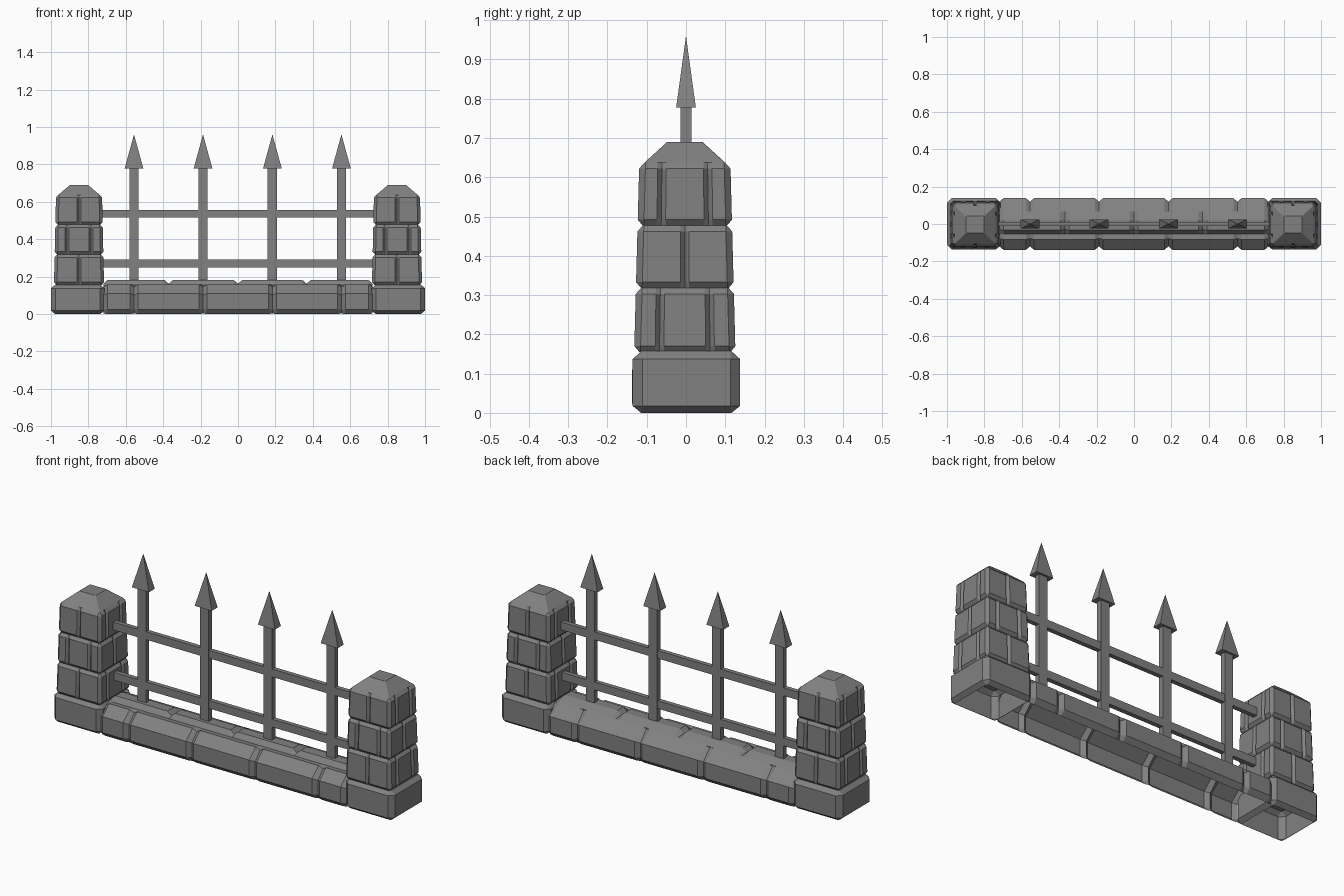
import bpy, bmesh

if "Cube" in bpy.data.objects:
    bpy.data.objects.remove(bpy.data.objects["Cube"])

stone = bpy.data.materials.new("dark_grey")
stone.diffuse_color = (0.22, 0.22, 0.22, 1)
stone.use_nodes = True
stone.node_tree.nodes["Principled BSDF"].inputs["Base Color"].default_value = stone.diffuse_color


def make(name, bm):
    bmesh.ops.remove_doubles(bm, verts=bm.verts, dist=0.0001)
    bmesh.ops.recalc_face_normals(bm, faces=bm.faces)
    mesh = bpy.data.meshes.new(name)
    bm.to_mesh(mesh)
    bm.free()
    mesh.materials.append(stone)
    obj = bpy.data.objects.new(name, mesh)
    bpy.context.collection.objects.link(obj)
    return obj


def loft(bm, rings, closed, top=False, bottom=False):
    """Skin a list of point rings with quads."""
    rows = [[bm.verts.new(p) for p in r] for r in rings]
    n = len(rows[0])
    for a, b in zip(rows, rows[1:]):
        for i in range(n if closed else n - 1):
            j = (i + 1) % n
            bm.faces.new((a[i], a[j], b[j], b[i]))
    if top:
        bm.faces.new(rows[-1])
    if bottom:
        bm.faces.new(rows[0][::-1])


def outline(cx, cy, z, hx, hy, inset, jx=(), jy=(), c=0.016, g=0.011, d=0.013):
    """Rectangle with chamfered corners and V grooves at the stone joints."""
    pts = []
    for k in range(4):
        a, o, joints = (hx, hy, jx) if k % 2 == 0 else (hy, hx, jy)
        side = [(c - a, o - inset)]
        for j in joints:
            side += [(j * a - g, o - inset), (j * a, o - d), (j * a + g, o - inset)]
        side.append((a - c, o - inset))
        for t, u in side:
            x, y = [(t, -u), (u, t), (-t, u), (-u, -t)][k]
            pts.append((cx + x, cy + y, z))
    return pts


def box(name, x, hx, hy, z0, z1):
    bm = bmesh.new()
    loft(bm, [[(x - hx, -hy, z), (x + hx, -hy, z), (x + hx, hy, z), (x - hx, hy, z)]
              for z in (z0, z1)], True, True, True)
    make(name, bm)


# Stone pillars: plinth, three courses with alternating joints, sloped cap
levels = [0.155, 0.318, 0.477, 0.637]
for side, label in ((-1, "left"), (1, "right")):
    bm = bmesh.new()
    cx, cy = side * 0.857, 0.001
    loft(bm, [outline(cx, cy, z, 0.143, 0.137, i, c=0.025)
              for z, i in ((0, 0.022), (0.018, 0), (0.137, 0), (0.157, 0.022))], True, True)
    make(label + "_plinth", bm)

    bm = bmesh.new()
    cx, cy = side * 0.85, -0.003
    for n in range(3):
        jx, jy = ((0,), (-0.5, 0.5)) if n != 1 else ((-0.5, 0.5), (0,))
        z0, z1 = levels[n], levels[n + 1]
        rings = []
        for z, i in ((z0, 0.013), (z0 + 0.015, 0), (z1 - 0.015, 0), (z1, 0.013)):
            f = (z - 0.155) / 0.482
            rings.append(outline(cx, cy, z, 0.134 - 0.011 * f, 0.129 - 0.013 * f, i, jx, jy))
        loft(bm, rings, True)
    loft(bm, [outline(cx, cy, 0.637, 0.11, 0.103, 0, c=0.003),
              outline(cx, cy, 0.69, 0.048, 0.045, 0, c=0.003)], True, True)
    make(label + "_pillar", bm)


def stone_row(name, full, sunk, joints, end=0.72, g=0.022):
    """Row of wall stones: a profile swept in x, sinking at each joint."""
    stations = [(-end, sunk), (-end + g, full)]
    for j in joints:
        stations += [(j - g, full), (j, sunk), (j + g, full)]
    stations += [(end - g, full), (end, sunk)]
    bm = bmesh.new()
    loft(bm, [[(x, y, z) for y, z in prof] for x, prof in stations], False)
    make(name, bm)


# Low wall, open underneath: front, back and coping rows
post_x = [-0.556, -0.187, 0.184, 0.553]
stone_row("front_stones",
          [(-0.115, 0), (-0.138, 0.025), (-0.138, 0.11), (-0.083, 0.158), (-0.053, 0.155)],
          [(-0.112, 0.002), (-0.12, 0.025), (-0.12, 0.10), (-0.077, 0.145), (-0.053, 0.155)], post_x)
stone_row("back_stones",
          [(0.115, 0), (0.138, 0.025), (0.138, 0.11), (0.068, 0.16)],
          [(0.112, 0.002), (0.12, 0.025), (0.12, 0.10), (0.068, 0.157)], post_x)
stone_row("coping_stones",
          [(-0.055, 0.152), (-0.032, 0.181), (0.02, 0.181), (0.068, 0.16)],
          [(-0.053, 0.152), (-0.03, 0.162), (0.02, 0.162), (0.068, 0.158)], [-0.37, 0, 0.367])

# Railing: posts, spear tips and two rails
for i, x in enumerate(post_x):
    box(f"post_{i + 1}", x, 0.025, 0.014, 0.16, 0.785)
    bm = bmesh.new()
    base = [bm.verts.new((x + sx * 0.05, sy * 0.025, 0.778))
            for sx, sy in ((-1, -1), (1, -1), (1, 1), (-1, 1))]
    tip = bm.verts.new((x, 0, 0.96))
    bm.faces.new(base)
    for k in range(4):
        bm.faces.new((base[k], base[(k + 1) % 4], tip))
    make(f"spear_tip_{i + 1}", bm)
for name, z in (("lower_rail", 0.27), ("upper_rail", 0.536)):
    box(name, 0, 0.735, 0.012, z - 0.021, z + 0.021)
